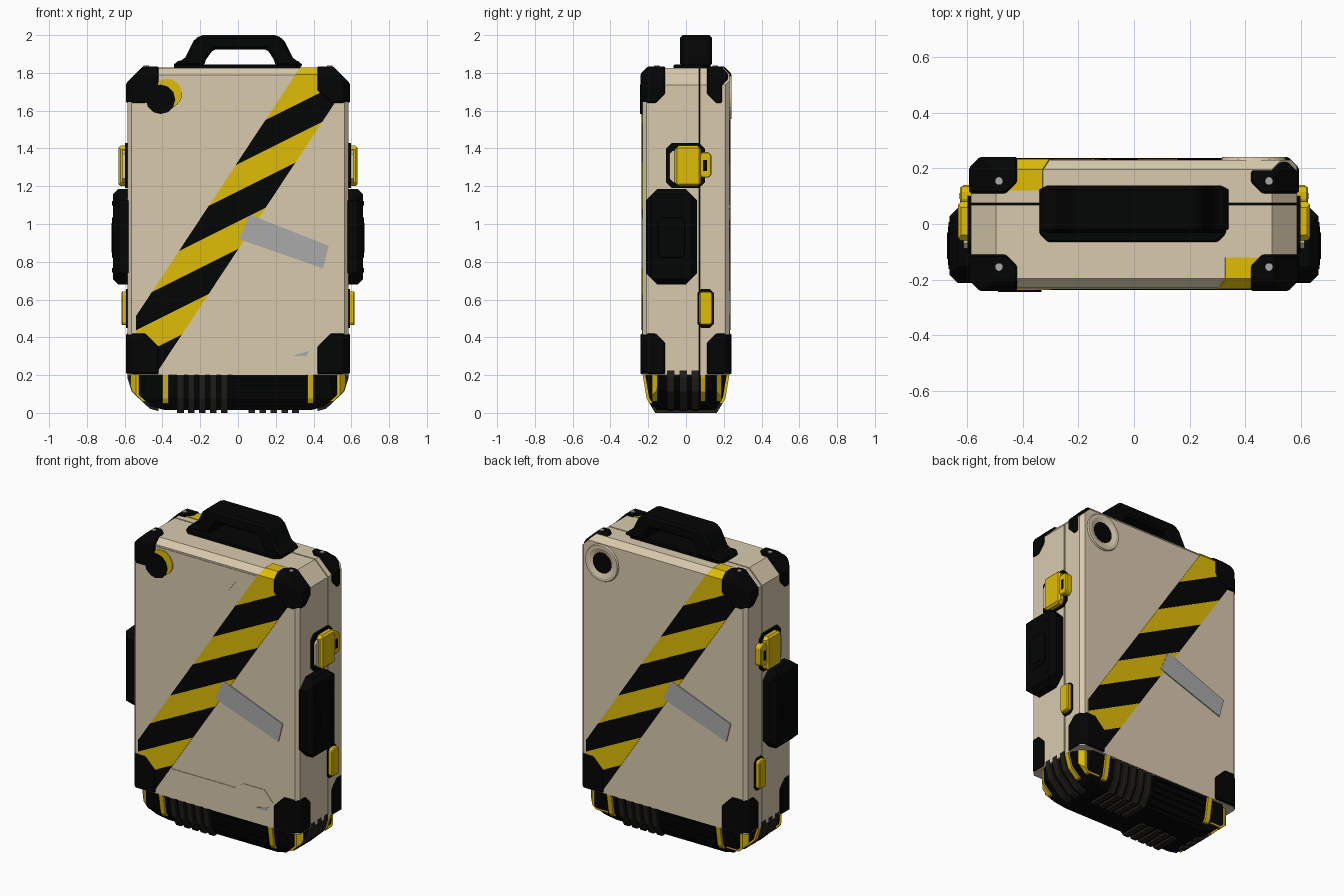
import bpy, bmesh, math
from mathutils import Vector, Matrix

if "Cube" in bpy.data.objects:
    bpy.data.objects.remove(bpy.data.objects["Cube"])


def material(name, r, g, b):
    m = bpy.data.materials.new(name)
    m.diffuse_color = (r, g, b, 1)
    m.use_nodes = True
    m.node_tree.nodes["Principled BSDF"].inputs["Base Color"].default_value = m.diffuse_color
    return m


BEIGE = material("beige", 0.69, 0.59, 0.42)
YELLOW = material("yellow", 0.74, 0.51, 0.002)
BLACK = material("black", 0.0012, 0.0013, 0.0014)
DARK = material("dark_grey", 0.016, 0.014, 0.011)
GREY = material("light_grey", 0.40, 0.40, 0.40)


def finish(bm, name, mat, bevel=0.0):
    bmesh.ops.recalc_face_normals(bm, faces=bm.faces)
    me = bpy.data.meshes.new(name)
    bm.to_mesh(me)
    bm.free()
    me.materials.append(mat)
    ob = bpy.data.objects.new(name, me)
    bpy.context.collection.objects.link(ob)
    if bevel:
        mod = ob.modifiers.new("bevel", 'BEVEL')
        mod.width, mod.segments = bevel, 1
        mod.limit_method, mod.angle_limit = 'ANGLE', math.radians(30)
    return ob


def chamfers(lo, hi, cuts):
    """Planes (normal, value) cutting a box's corners or edges by distance d."""
    return [(n, sum(max(a * l, a * h) for a, l, h in zip(n, lo, hi)) - d) for n, d in cuts]


def grown(planes, g):
    return [(n, v + g * Vector(n).length) for n, v in planes]


def hull(name, mat, lo, hi, planes=(), bevel=0.0):
    """Box trimmed by planes: keeps points with n.p <= value."""
    bm = bmesh.new()
    bmesh.ops.create_cube(bm, size=1)
    for v in bm.verts:
        v.co = [l + (c + 0.5) * (h - l) for c, l, h in zip(v.co, lo, hi)]
    for n, val in planes:
        n = Vector(n)
        bmesh.ops.bisect_plane(bm, geom=bm.verts[:] + bm.edges[:] + bm.faces[:], dist=1e-5,
                               plane_co=n * (val / n.length_squared), plane_no=n, clear_outer=True)
        rim = [e for e in bm.edges if e.is_boundary]
        if rim:
            bmesh.ops.holes_fill(bm, edges=rim, sides=0)
    return finish(bm, name, mat, bevel)


def prism(name, mat, pts, y0, y1, bevel=0.0):
    """Front-view outline pushed from y0 to y1."""
    bm = bmesh.new()
    face = bm.faces.new([bm.verts.new((x, y0, z)) for x, z in pts])
    new = bmesh.ops.extrude_face_region(bm, geom=[face])["geom"]
    bmesh.ops.translate(bm, vec=(0, y1 - y0, 0), verts=[v for v in new if isinstance(v, bmesh.types.BMVert)])
    return finish(bm, name, mat, bevel)


def circle(cx, cz, r, n=24):
    return [(cx + r * math.cos(math.tau * i / n), cz + r * math.sin(math.tau * i / n)) for i in range(n)]


def back_copy(ob):
    """Same part turned half round onto the back."""
    c = ob.copy()
    c.data = ob.data.copy()
    c.data.transform(Matrix.Rotation(math.pi, 4, 'Z'))
    c.name = "back_" + ob.name
    bpy.context.collection.objects.link(c)


# Main shells, split by a narrow dark seam
LO, HI = (-.585, -.23, .2), (.585, .23, 1.825)
BODY = chamfers(LO, HI, [((s, 0, 1), .09) for s in (-1, 1)]
                + [((0, t, 1), .035) for t in (-1, 1)]
                + [((s, t, 0), .022) for s in (-1, 1) for t in (-1, 1)])
hull("front_shell", BEIGE, LO, (.585, .068, 1.825), BODY)
hull("back_shell", BEIGE, (-.585, .075, .2), HI, BODY)
hull("seam_core", BLACK, (-.575, .05, .21), (.575, .1, 1.815), grown(BODY, -.01))


def skin(name, mat, g, x0, x1, y1, z0, z1, planes=()):
    """Thin layer lying on the front shell."""
    return hull(name, mat, (x0, -.23 - g, z0), (x1, y1, z1), grown(BODY, g) + list(planes))


# Hazard band that wraps the top edge, with slanted black bars, front and back
BAND = [((-1, 0, .66), -(.026 - .66 * 1.37)), ((1, 0, -.66), .01 - .66 * .88)]
back_copy(skin("hazard_band", YELLOW, .004, -.54, .47, -.12, .22, 1.829, BAND))
for i in range(4):
    c = .403 + .305 * i
    bar = [((-.5, 0, 1), c + .16), ((.5, 0, -1), -c)]
    back_copy(skin(f"hazard_bar_{i}", BLACK, .0065, -.54, .56, -.2, .22, 1.8, BAND + bar))
back_copy(prism("grey_label", GREY, [(.06, 1.05), (.48, .885), (.45, .765), (.005, .92)], -.236, -.225))

# Raised front trims
prism("front_top_trim", BEIGE, [(-.5, 1.78), (.5, 1.78), (.42, 1.71), (.15, 1.71), (.1, 1.64), (-.11, 1.64),
                                (-.16, 1.7), (-.32, 1.7)], -.2335, -.22)
prism("front_bottom_trim", BEIGE, [(-.41, .24), (.41, .24), (.41, .36), (.35, .43), (.2, .43), (.15, .39),
                                   (-.3, .39), (-.36, .43), (-.41, .43)], -.2335, -.22)
prism("front_trim_slot", GREY, [(.28, .3), (.36, .3), (.38, .33)], -.236, -.22)

# Black corner guards with screws
for sx in (-1, 1):
    for sy in (-1, 1):
        for top in (True, False):
            sz = 1 if top else -1
            yo = .222 if (top and sx == sy == 1) else .241
            zz = (1.64, 1.835) if top else (.205, .42)
            xs, ys = sorted((sx * .42, sx * .592)), sorted((sy * .11, sy * yo))
            lo, hi = (xs[0], ys[0], zz[0]), (xs[1], ys[1], zz[1])
            cuts = [((sx, sy, 0), .038), ((-sx, 0, -sz), .07), ((0, -sy, -sz), .05), ((-sx, -sy, 0), .04)]
            if top:
                cuts += [((sx, 0, 1), .09), ((0, sy, 1), .04)]
            hull("top_corner" if top else "bottom_corner", BLACK, lo, hi, chamfers(lo, hi, cuts), .006)
        bm = bmesh.new()
        bmesh.ops.create_cone(bm, cap_ends=True, segments=12, radius1=.016, radius2=.014, depth=.012,
                              matrix=Matrix.Translation((sx * .485, sy * .155, 1.833)))
        finish(bm, "corner_screw", GREY)

# Round ports: painted one in front, flared ring behind
prism("front_port_paint", YELLOW, circle(-.375, 1.69, .078), -.238, -.22)
prism("front_port", BLACK, circle(-.41, 1.66, .078, 12), -.2435, -.22)
bm = bmesh.new()
prof = [bm.verts.new((r, y, 0)) for r, y in ((.12, .222), (.113, .241), (.095, .241), (.065, .2312))]
edges = [bm.edges.new(p) for p in zip(prof, prof[1:])]
bmesh.ops.spin(bm, geom=prof + edges, cent=(0, 0, 0), axis=(0, 1, 0), angle=math.tau, steps=28)
bmesh.ops.remove_doubles(bm, verts=bm.verts, dist=1e-4)
bmesh.ops.translate(bm, vec=(.43, 0, 1.67), verts=bm.verts)
finish(bm, "back_port_ring", BEIGE)
prism("back_port_hole", BLACK, circle(.43, 1.67, .066), .22, .2325)

# Rounded base; bands, ribs and grille are slightly larger slices of it
BLO, BHI = (-.572, -.215, .014), (.572, .215, .225)


def slope(axis, sign, a, z0, b, z1):
    """Plane through (a, z0) and (b, z1), facing outward and down."""
    n = [0, 0, -(a - b)]
    n[axis] = sign * (z0 - z1)
    return tuple(n), (z0 - z1) * a - (a - b) * z0


BASE = chamfers(BLO, BHI, [((s, t, 0), .085) for s in (-1, 1) for t in (-1, 1)])
for s in (-1, 1):
    BASE += [slope(0, s, .572, .19, .55, .12), slope(0, s, .55, .12, .46, .035), slope(0, s, .46, .035, .385, .014)]
    BASE += [slope(1, s, .215, .2, .195, .08), slope(1, s, .195, .08, .155, .014)]


def base_slice(name, mat, g, x=(-1, 1), y=(-1, 1), z=(0, .225)):
    lo = [max(a - g, b) for a, b in zip(BLO, (x[0], y[0], z[0]))]
    hi = [min(a + g, b) for a, b in zip(BHI, (x[1], y[1], z[1]))]
    return hull(name, mat, lo, hi, grown(BASE, g))


base_slice("base", BLACK, 0)
for s in (-1, 1):
    half = (.42, 1) if s > 0 else (-1, -.42)
    base_slice("base_front_band", YELLOW, .014, x=(s * .385 - .016, s * .385 + .016), z=(.05, .215))
    for yc in (-.165, .09, .175):
        base_slice("base_side_band", YELLOW, .012, x=half, y=(yc - .014, yc + .014), z=(.06, .215))
    for yc in (-.08, -.015, .05):
        base_slice("base_side_rib", DARK, .014, x=half, y=(yc - .02, yc + .02))
for i in range(5):
    xc = -.305 + .058 * i
    back_copy(base_slice("base_rib", DARK, .014, x=(xc - .018, xc + .018), y=(-1, 0)))
for i in range(5):
    z0 = .03 + .038 * i
    back_copy(base_slice("base_grille", BLACK, .01, x=(-.03, .36), y=(-1, -.05), z=(z0, z0 + .026)))

# Carry handle on its foot plate
plate = ((-.34, -.065, 1.81), (.33, .13, 1.845))
hull("handle_plate", BLACK, *plate, chamfers(*plate, [((s, t, 0), .03) for s in (-1, 1) for t in (-1, 1)]), .006)
prism("handle", BLACK, [(-.35, 1.835), (-.32, 1.862), (-.285, 1.87), (-.235, 1.97), (-.2, 2), (.21, 2),
                        (.245, 1.97), (.295, 1.87), (.32, 1.862), (.35, 1.835), (.2, 1.835), (.19, 1.87),
                        (.155, 1.925), (-.13, 1.925), (-.17, 1.87), (-.18, 1.835)], -.032, .138, .014)


def side_block(name, mat, s, x, y, z, cut=0.0, bevel=0.0, face=0.0):
    """Block on the left or right side, corners cut as seen from the side."""
    xs = sorted((s * x[0], s * x[1]))
    lo, hi = (xs[0], y[0], z[0]), (xs[1], y[1], z[1])
    cuts = [((0, a, b), cut) for a in (-1, 1) for b in (-1, 1)] if cut else []
    if face:
        cuts += [((s, a, 0), face) for a in (-1, 1)] + [((s, 0, a), face) for a in (-1, 1)]
    return hull(name, mat, lo, hi, chamfers(lo, hi, cuts), bevel)


for s in (-1, 1):
    # Side bumper pads
    side_block("side_pad", BLACK, s, (.57, .663), (-.212, .058), (.68, 1.185), .06, 0, .03)
    side_block("side_pad_frame", BLACK, s, (.65, .668), (-.15, -.005), (.82, 1.035), .02, .004)
    side_block("side_pad_inset", BLACK, s, (.66, .671), (-.125, -.03), (.85, 1.005), .01)
    for y in (-.15, -.005):
        for z in (.755, 1.11):
            side_block("pad_screw", BLACK, s, (.65, .666), (y - .012, y + .012), (z - .012, z + .012), .007)
    # Upper latches
    side_block("latch_frame", BLACK, s, (.57, .598), (-.105, .1), (1.19, 1.43), .03)
    side_block("latch_pad", BEIGE, s, (.57, .612), (-.088, -.03), (1.22, 1.39), .02)
    side_block("latch", YELLOW, s, (.58, .633), (-.06, .08), (1.2, 1.415), .02, 0, .012)
    side_block("latch_hook", YELLOW, s, (.58, .625), (.07, .135), (1.245, 1.38), .015, .005)
    side_block("latch_slot", BLACK, s, (.6, .6275), (.09, .112), (1.28, 1.34))
    # Lower hinges
    side_block("hinge_plate", BLACK, s, (.57, .592), (.06, .147), (.45, .655), .02)
    side_block("hinge", YELLOW, s, (.58, .618), (.07, .14), (.465, .643), .01, .006)
